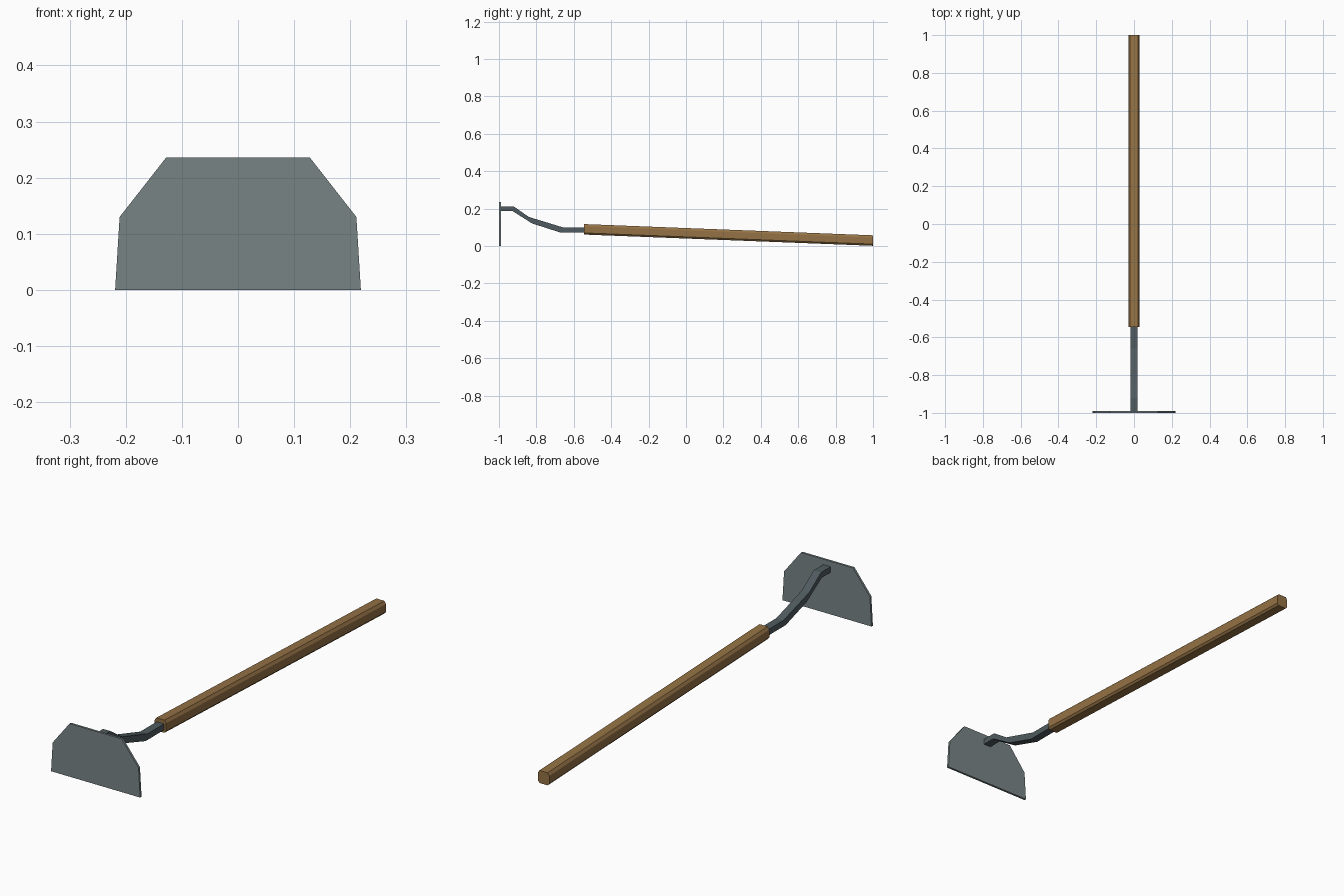
import bpy, bmesh

if "Cube" in bpy.data.objects:
    bpy.data.objects.remove(bpy.data.objects["Cube"])


def material(name, color):
    m = bpy.data.materials.new(name)
    m.diffuse_color = (*color, 1)
    m.use_nodes = True
    m.node_tree.nodes["Principled BSDF"].inputs["Base Color"].default_value = m.diffuse_color
    return m


def loft(name, rings, mat):
    """Skin a row of matching cross-sections and cap both ends."""
    bm = bmesh.new()
    vs = [[bm.verts.new(p) for p in ring] for ring in rings]
    n = len(vs[0])
    for a, b in zip(vs, vs[1:]):
        for i in range(n):
            j = (i + 1) % n
            bm.faces.new((a[i], a[j], b[j], b[i]))
    bm.faces.new(vs[0])
    bm.faces.new(vs[-1])
    bmesh.ops.recalc_face_normals(bm, faces=bm.faces)
    me = bpy.data.meshes.new(name)
    bm.to_mesh(me)
    bm.free()
    me.materials.append(mat)
    ob = bpy.data.objects.new(name, me)
    bpy.context.collection.objects.link(ob)
    return ob


def mirrored(half):
    return half + [(-x, z) for x, z in reversed(half)]


wood = material("wood", (0.30, 0.17, 0.06))
steel = material("steel", (0.19, 0.23, 0.235))
dark_steel = material("dark_steel", (0.08, 0.105, 0.115))

# Flat blade plate
outline = mirrored([(0.219, 0.0), (0.211, 0.13), (0.128, 0.236)])
loft("blade", [[(x, y, z) for x, z in outline] for y in (-1.0, -0.99)], steel)

# Bent neck: top and bottom (y, z) at each bend
bends = [((-0.992, 0.212), (-0.992, 0.187)),
         ((-0.922, 0.212), (-0.928, 0.187)),
         ((-0.840, 0.155), (-0.822, 0.120)),
         ((-0.660, 0.100), (-0.675, 0.073)),
         ((-0.500, 0.100), (-0.500, 0.073))]
w = 0.018
loft("neck", [[(-w, *t), (w, *t), (w, *b), (-w, *b)] for t, b in bends], dark_steel)

# Sloping handle with chamfered edges
section = mirrored([(0.020, -0.028), (0.028, -0.019), (0.028, 0.016), (0.020, 0.028)])
loft("handle", [[(x, y, z + zc) for x, z in section]
                for y, zc in ((-0.545, 0.089), (1.0, 0.029))], wood)
